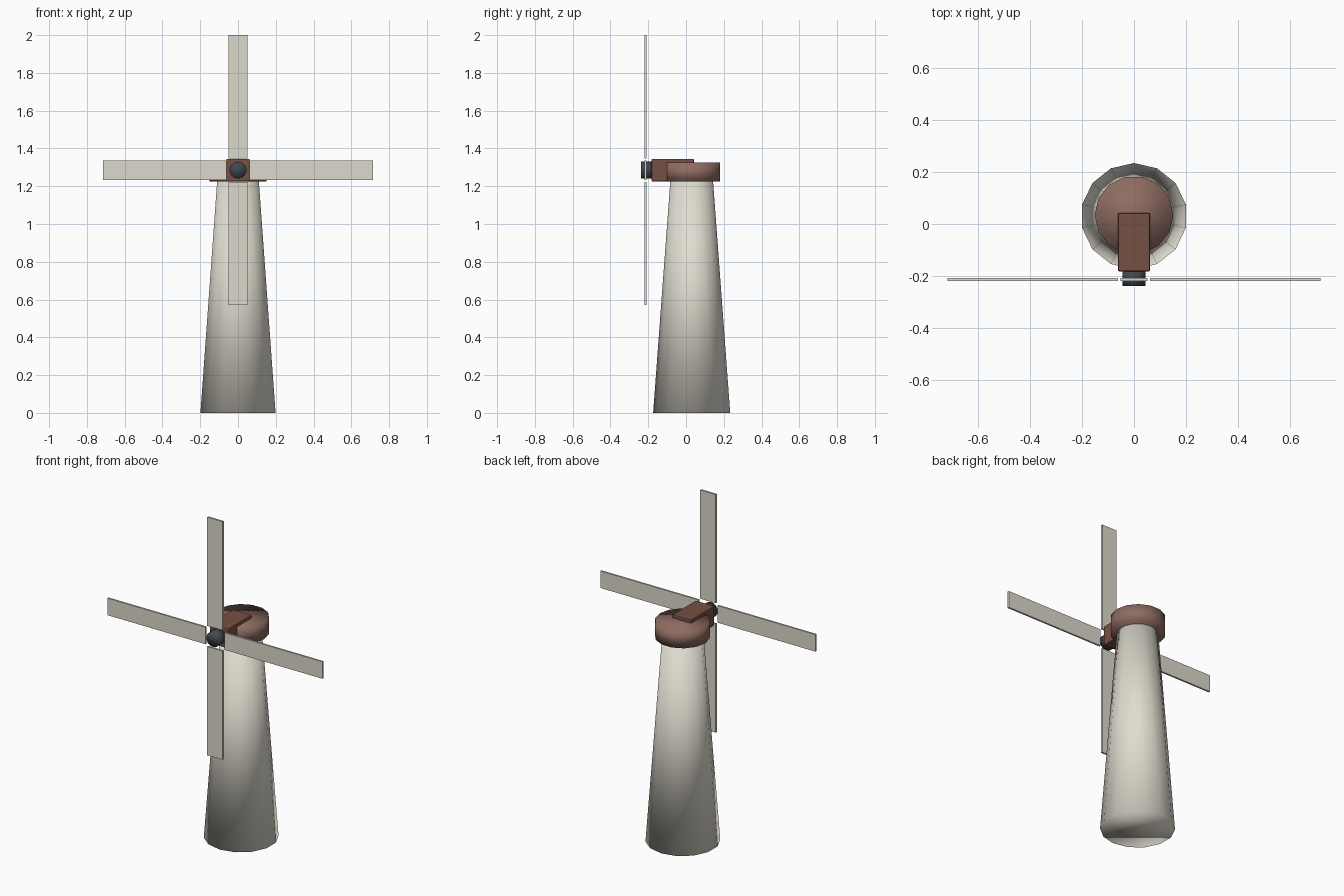
import bpy, bmesh, math
from mathutils import Matrix, Vector

if "Cube" in bpy.data.objects:
    bpy.data.objects.remove(bpy.data.objects["Cube"])


def material(name, rgb):
    m = bpy.data.materials.new(name)
    m.diffuse_color = (*rgb, 1)
    m.use_nodes = True
    m.node_tree.nodes["Principled BSDF"].inputs["Base Color"].default_value = m.diffuse_color
    return m


PLASTER = material("plaster", (0.75, 0.72, 0.63))
SAIL = material("sail_cloth", (0.72, 0.69, 0.60))
CAP_BROWN = material("cap_brown", (0.27, 0.15, 0.12))
WOOD = material("dark_wood", (0.18, 0.08, 0.055))
IRON = material("iron", (0.055, 0.065, 0.08))


def finish(name, bm, mat, smooth=False):
    bmesh.ops.recalc_face_normals(bm, faces=bm.faces)
    mesh = bpy.data.meshes.new(name)
    for f in bm.faces:
        f.smooth = smooth
    bm.to_mesh(mesh)
    bm.free()
    mesh.materials.append(mat)
    ob = bpy.data.objects.new(name, mesh)
    bpy.context.collection.objects.link(ob)
    return ob


def drum(name, r1, r2, height, matrix, mat, sides=14):
    bm = bmesh.new()
    bmesh.ops.create_cone(bm, cap_ends=True, segments=sides, radius1=r1,
                          radius2=r2, depth=height, matrix=matrix)
    return finish(name, bm, mat, True)


def box(name, lo, hi, mat, turn=Matrix(), bevel=0):
    lo, hi = Vector(lo), Vector(hi)
    bm = bmesh.new()
    bmesh.ops.create_cube(bm, size=1, matrix=turn @ Matrix.Translation((lo + hi) / 2)
                          @ Matrix.Diagonal((*(hi - lo), 1)))
    if bevel:
        bmesh.ops.bevel(bm, geom=bm.edges[:], offset=bevel, segments=2,
                        profile=0.5, affect='EDGES')
    return finish(name, bm, mat)


AXLE_Z = 1.285
move = Matrix.Translation
quarter = Matrix.Rotation(math.pi / 2, 4, 'Z')
tilt = Matrix.Rotation(math.pi / 2, 4, 'X')

# tapered tower: a corner faces front and back
drum("tower", 0.204, 0.113, 1.23, move((0, 0.03, 0.615)), PLASTER)

# cap: turned so a flat faces front and back
drum("cap", 0.151, 0.151, 0.1, move((0, 0.034, 1.275)) @ quarter, CAP_BROWN)

# axle housing sticking out of the cap
box("axle_housing", (-0.062, -0.182, 1.225), (0.062, 0.042, 1.345), WOOD, bevel=0.006)

# hub
drum("hub", 0.045, 0.045, 0.065, move((0, -0.205, AXLE_Z)) @ tilt, IRON)

# four sails around the hub
for i, side in enumerate(("top", "right", "bottom", "left")):
    turn = move((0, 0, AXLE_Z)) @ Matrix.Rotation(i * math.pi / 2, 4, 'Y')
    box("sail_" + side, (-0.051, -0.219, 0.062), (0.051, -0.208, 0.715), SAIL, turn)
